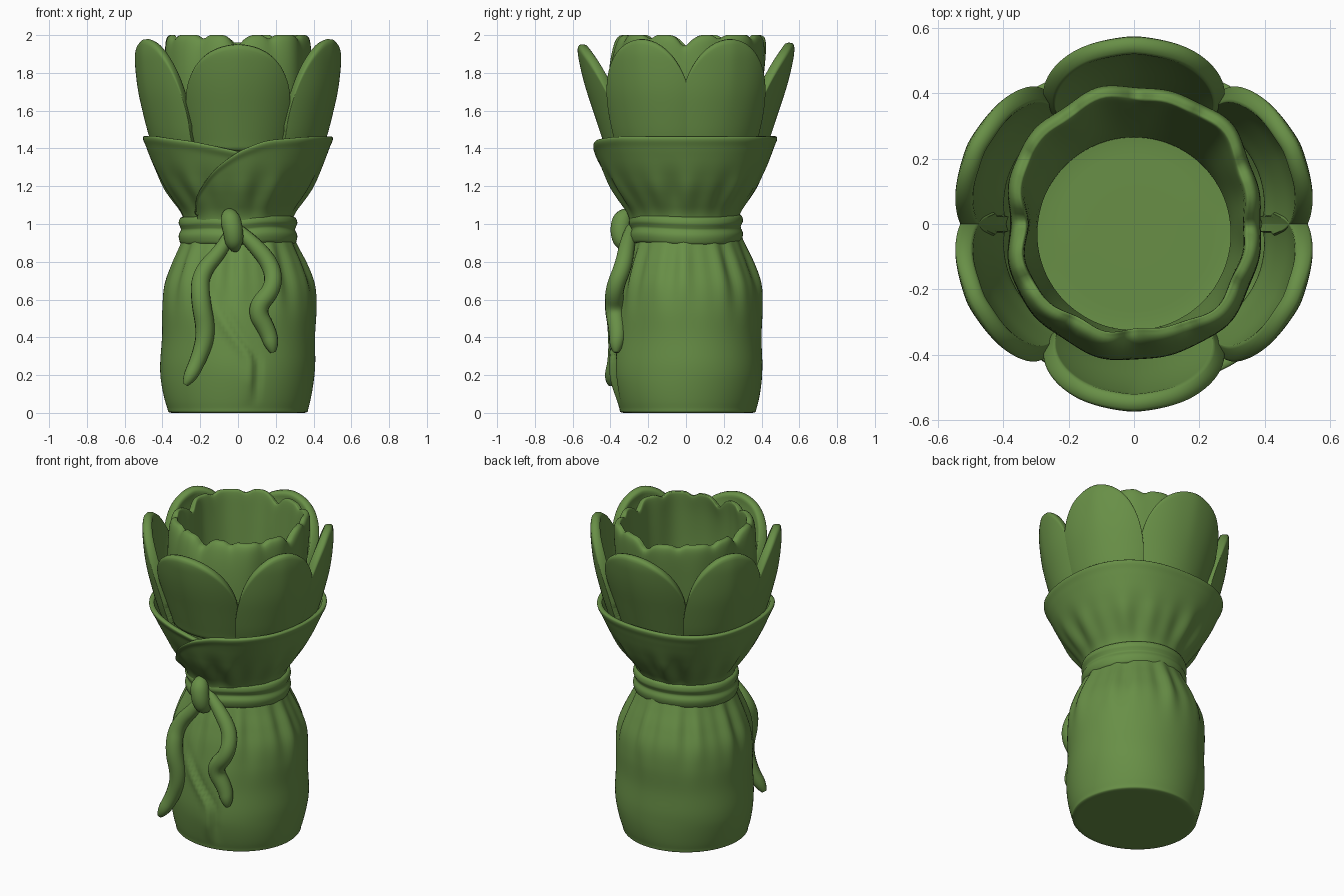
import bpy, bmesh
from math import sin, cos, pi, radians, sqrt, exp

cube = bpy.data.objects.get("Cube")
if cube:
    bpy.data.objects.remove(cube, do_unlink=True)

green = bpy.data.materials.new("leaf green")
green.use_nodes = True
green.diffuse_color = (0.138, 0.275, 0.062, 1)
bsdf = next(n for n in green.node_tree.nodes if n.type == 'BSDF_PRINCIPLED')
bsdf.inputs["Base Color"].default_value = green.diffuse_color
bsdf.inputs["Roughness"].default_value = 0.7


def lerp_keys(keys, x):
    if x <= keys[0][0]:
        return keys[0][1]
    for (a, p), (b, q) in zip(keys, keys[1:]):
        if x <= b:
            return p + (q - p) * (x - a) / (b - a)
    return keys[-1][1]


def smooth_keys(keys, x, d):
    return sum(lerp_keys(keys, x + k * d) for k in (-1, -0.5, 0, 0.5, 1)) / 5


def spline(pts, t):
    """Catmull-Rom through pts, t in 0..1"""
    f = t * (len(pts) - 1)
    i = min(int(f), len(pts) - 2)
    f -= i
    p = [pts[min(max(i + k, 0), len(pts) - 1)] for k in (-1, 0, 1, 2)]
    return [0.5 * (2 * b + (c - a) * f + (2 * a - 5 * b + 4 * c - d) * f * f
                   + (3 * b - a - 3 * c + d) * f ** 3) for a, b, c, d in zip(*p)]


def polar(s, r, z):
    """Angle s runs from the front towards +x"""
    return (r * sin(s), -r * cos(s), z)


def sheet(name, point, nu, nv, thick=0):
    """Grid surface from point(u, v); u runs around, v runs up"""
    bm = bmesh.new()
    rows = [[bm.verts.new(point(i / nu, j / nv)) for i in range(nu + 1)]
            for j in range(nv + 1)]
    for a, b in zip(rows, rows[1:]):
        for i in range(nu):
            bm.faces.new((a[i], a[i + 1], b[i + 1], b[i]))
    bmesh.ops.remove_doubles(bm, verts=bm.verts, dist=0.0002)
    mesh = bpy.data.meshes.new(name)
    bm.to_mesh(mesh)
    bm.free()
    mesh.materials.append(green)
    mesh.shade_smooth()
    ob = bpy.data.objects.new(name, mesh)
    bpy.context.collection.objects.link(ob)
    if thick:
        sol = ob.modifiers.new("thickness", 'SOLIDIFY')
        sol.thickness, sol.offset = thick, -1
        sub = ob.modifiers.new("rounding", 'SUBSURF')
        sub.levels = sub.render_levels = 1


def revolve(name, profile, shape, nv, nu=128):
    def point(u, v):
        r, z = spline(profile, v)
        s = 2 * pi * u
        r, z = shape(s, r, z)
        return polar(s, max(r, 0), min(max(z, 0), 2))
    sheet(name, point, nu, nv)


# Lower gathered skirt with pleats and a diagonal front fold
def skirt_shape(s, r, z):
    pleat = exp(-((z - 0.76) / 0.17) ** 2)
    out = r + 0.008 * pleat * (sin(13 * s) + 0.7 * sin(21 * s + 1))
    out += 0.006 * sin(3 * s + 5 * z) * min(1, r / 0.35) * min(1, z * 5)
    if cos(s) > 0 and 0.04 < z < 0.65:
        line = smooth_keys([(0.04, 0.08), (0.3, 0.09), (0.4, 0.0), (0.6, -0.13)], z, 0.04)
        d = r * sin(s) - line
        fade = min(1, (z - 0.04) * 8, (0.65 - z) * 5)
        out += fade * (0.018 * exp(-((d + 0.025) / 0.03) ** 2)
                       - 0.016 * exp(-((d - 0.02) / 0.02) ** 2))
    flat = 0.055 + 0.06 * exp(-((z - 0.66) / 0.18) ** 2)
    return out * (1 - flat * max(0, cos(s)) ** 2), z


revolve("skirt", [(0, 0), (0.2, 0), (0.35, 0), (0.375, 0.03), (0.4, 0.14), (0.41, 0.25),
                  (0.405, 0.4), (0.408, 0.55), (0.395, 0.67), (0.355, 0.78),
                  (0.31, 0.88), (0.285, 0.95), (0.28, 1.05)], skirt_shape, 72)

# Doubled sash around the waist
def sash_shape(s, r, z):
    wave = 0.008 * sin(2 * s + 1) - 0.015 * exp(-(sin(s / 2) / 0.2) ** 2)
    return r * (1 - 0.04 * cos(s) ** 2), z + wave


revolve("sash", [(0.27, 0.9), (0.3, 0.9), (0.312, 0.925), (0.313, 0.95), (0.302, 0.975),
                 (0.306, 0.99), (0.314, 1.01), (0.308, 1.035), (0.29, 1.045),
                 (0.27, 1.04)], sash_shape, 36)

# Upper wrap: one sheet whose free edge crosses over at the front
RIM = [(-46, 1.03), (-38, 1.12), (-28, 1.2), (-15, 1.3), (0, 1.385), (17, 1.445), (45, 1.465),
       (300, 1.47), (330, 1.44), (360, 1.385), (385, 1.33)]
FLARE = [(1.0, 0.285), (1.05, 0.292), (1.1, 0.328), (1.2, 0.395), (1.3, 0.445),
         (1.42, 0.492), (1.48, 0.498)]


def wrap_point(u, v):
    deg = -46 + 431 * u
    s = radians(deg)
    top = smooth_keys(RIM, deg, 5)
    z = 1.0 + (top - 1.0) * v
    r = smooth_keys(FLARE, z, 0.03)
    r += 0.022 * min(1, max(0, (70 - deg) / 60))            # outer layer
    r -= 0.012 * min(1, max(0, (deg - 310) / 40))           # tucked layer
    r += 0.007 * exp(-((z - 1.17) / 0.1) ** 2) * (sin(17 * s) + sin(11 * s + 2))
    r += 0.009 * exp(-((v - 0.96) / 0.05) ** 2)             # rolled hem
    r += 0.03 * max(0, z - 1.1) * sin(2 * s) ** 2 / 0.37    # fuller corners
    return polar(s, r * (1 - 0.04 * cos(s) ** 2), z)


sheet("upper_wrap", wrap_point, 170, 34, 0.03)

# Hollow bud: uneven rim curling in at the front, flat floor set slightly forward
def bud_shape(s, r, z):
    high = max(0, z - 1.2) / 0.8
    dip = 0.04 * max(0, cos(4 * s)) ** 6 + 0.02 * max(0, cos(12 * s + 0.4)) ** 2
    r -= high * (0.005 * cos(12 * s) + 0.045 * abs(sin(s)) ** 8 + 0.006 * sin(7 * s))
    r -= 0.06 * high ** 4 * max(0, cos(s)) ** 2
    r += 0.03 * cos(s) * (1 - high) * min(1, r / 0.28)
    return r, z - dip * high ** 4


revolve("bud", [(0.29, 1.16), (0.33, 1.22), (0.375, 1.4), (0.405, 1.6), (0.42, 1.8),
                (0.425, 1.93), (0.418, 1.985), (0.398, 2.0), (0.38, 1.985), (0.365, 1.85),
                (0.34, 1.6), (0.31, 1.35), (0.295, 1.22), (0.285, 1.2), (0.15, 1.2),
                (0, 1.2)], bud_shape, 75, 144)

# Six outer petals; the side ones stand more upright
LEAN = [(1.38, 0.42), (1.47, 0.45), (1.6, 0.492), (1.7, 0.525), (1.8, 0.552),
        (1.93, 0.577), (1.99, 0.562)]
SIDE_LEAN = [(1.38, 0.455), (1.47, 0.487), (1.6, 0.52), (1.7, 0.543), (1.8, 0.556),
             (1.93, 0.565), (1.99, 0.55)]


def petal(name, centre, half, tip, lean):
    def point(u, v):
        w = sin((u - 0.5) * pi)
        top = 1.51 + (tip - 1.51) * sqrt(max(0, 1 - w * w))
        z = 1.38 + (top - 1.38) * v
        r = smooth_keys(lean, z, 0.04) - 0.025 * w * w
        r += 0.01 * exp(-(w / 0.12) ** 2) * max(0, z - 1.5)
        return polar(radians(centre + half * w), r, z)
    sheet(name, point, 28, 18, 0.055)


for label, centre, tip in (("front", 0, 1.955), ("back", 180, 1.965)):
    petal(label + "_petal", centre, 37, tip, LEAN)
for side, sign in (("left", 1), ("right", -1)):
    petal(side + "_front_petal", sign * 64, 31, 1.985, SIDE_LEAN)
    petal(side + "_back_petal", sign * 116, 31, 1.985, SIDE_LEAN)

# Knot and hanging sash tails
def tail(name, pts, depth):
    cu = bpy.data.curves.new(name, 'CURVE')
    cu.dimensions = '3D'
    cu.bevel_depth, cu.bevel_resolution, cu.resolution_u = depth, 5, 8
    cu.use_fill_caps = True
    sp = cu.splines.new('NURBS')
    sp.points.add(len(pts) - 1)
    for p, (x, y, z, r) in zip(sp.points, pts):
        p.co, p.radius = (x, y, z, 1), r
    sp.use_endpoint_u, sp.order_u = True, 3
    sp.use_smooth = True
    cu.materials.append(green)
    ob = bpy.data.objects.new(name, cu)
    bpy.context.collection.objects.link(ob)


tail("right_tail", [(-0.03, -0.29, 0.98, 0.6), (-0.07, -0.31, 0.88, 0.8),
                    (-0.2, -0.33, 0.74, 1), (-0.2, -0.38, 0.6, 1.1),
                    (-0.165, -0.36, 0.42, 1.1), (-0.21, -0.37, 0.28, 0.9),
                    (-0.26, -0.4, 0.18, 0.8), (-0.28, -0.4, 0.15, 0.3)], 0.047)
tail("left_tail", [(-0.01, -0.29, 0.98, 0.6), (0.08, -0.31, 0.9, 0.9),
                   (0.18, -0.33, 0.78, 1), (0.19, -0.38, 0.66, 1),
                   (0.09, -0.38, 0.55, 1.1), (0.16, -0.36, 0.43, 1),
                   (0.18, -0.37, 0.35, 0.8), (0.185, -0.37, 0.32, 0.3)], 0.047)
tail("knot", [(-0.05, -0.28, 1.05, 0.5), (-0.045, -0.33, 1.045, 1),
              (-0.025, -0.35, 0.96, 1), (-0.02, -0.33, 0.89, 0.85),
              (-0.015, -0.29, 0.87, 0.4)], 0.055)
